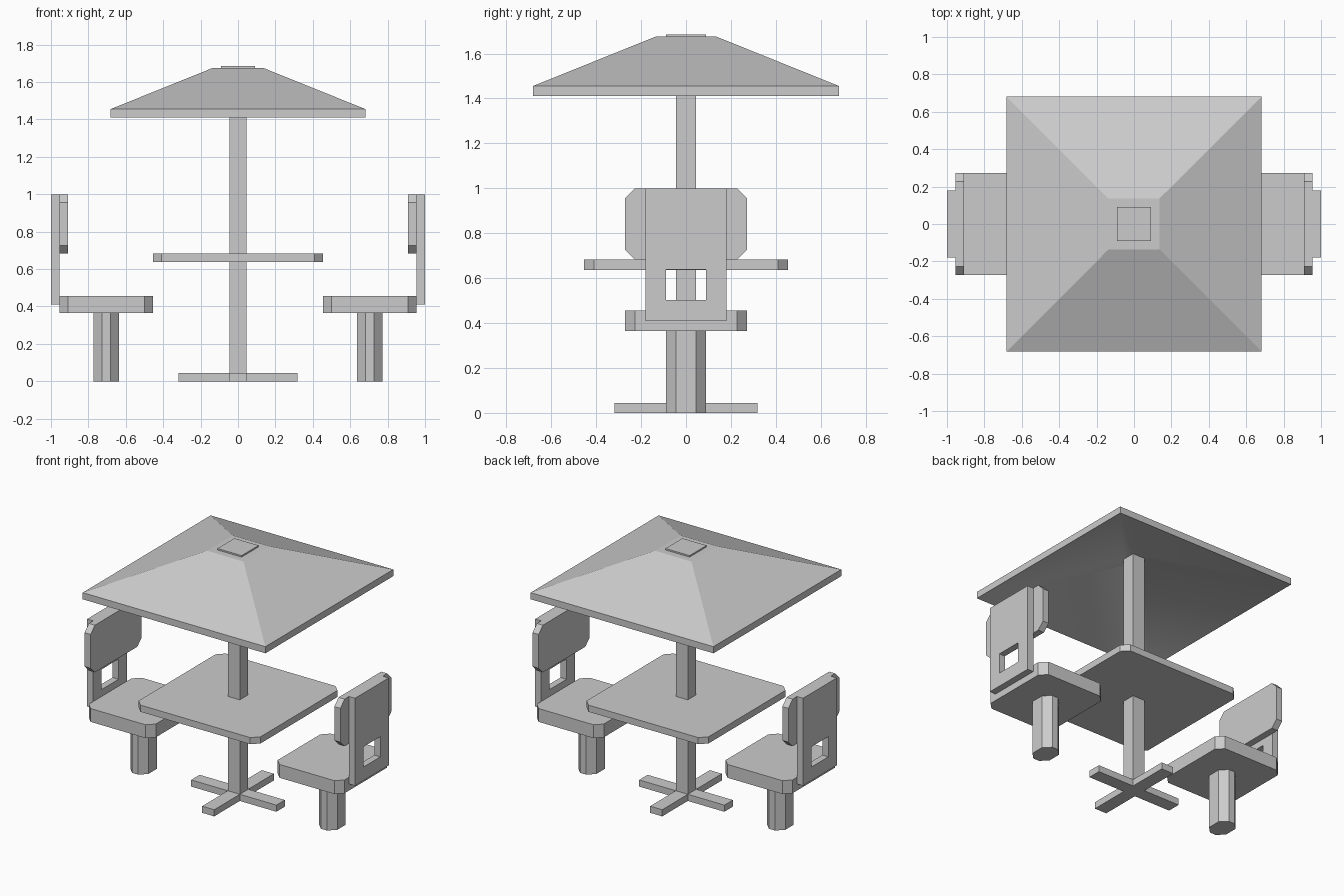
import bpy, bmesh
from mathutils import Vector

if "Cube" in bpy.data.objects:
    bpy.data.objects.remove(bpy.data.objects["Cube"])


def finish(name, bm, mirror=False):
    bmesh.ops.recalc_face_normals(bm, faces=bm.faces)
    mesh = bpy.data.meshes.new(name)
    bm.to_mesh(mesh)
    bm.free()
    obj = bpy.data.objects.new(name, mesh)
    bpy.context.collection.objects.link(obj)
    if mirror:
        obj.modifiers.new("Mirror", 'MIRROR').use_mirror_merge = False
    return obj


def rect(u, v, hu, hv):
    return [(u - hu, v - hv), (u + hu, v - hv), (u + hu, v + hv), (u - hu, v + hv)]


def chamfered(u, v, hu, hv, c=0.045):
    a, b = hu - c, hv - c
    return [(u + x, v + y) for x, y in
            [(-a, -hv), (a, -hv), (hu, -b), (hu, b), (a, hv), (-a, hv), (-hu, b), (-hu, -b)]]


def prism(name, profile, axis, lo, hi, mirror=False, hole=None):
    """Extrude a profile along z (profile is x, y) or along x (profile is y, z)."""
    def place(p):
        return (p[0], p[1], lo) if axis == 'z' else (lo, p[0], p[1])
    bm = bmesh.new()
    outer = [bm.verts.new(place(p)) for p in profile]
    if hole:
        inner = [bm.verts.new(place(p)) for p in hole]
        n = len(outer)
        faces = [bm.faces.new((outer[i], outer[(i + 1) % n], inner[(i + 1) % n], inner[i]))
                 for i in range(n)]
    else:
        faces = [bm.faces.new(outer)]
    # keep the starting faces so the solid is closed
    ext = bmesh.ops.extrude_face_region(bm, geom=faces, use_keep_orig=True)
    step = Vector((0, 0, hi - lo)) if axis == 'z' else Vector((hi - lo, 0, 0))
    bmesh.ops.translate(bm, vec=step,
                        verts=[g for g in ext["geom"] if isinstance(g, bmesh.types.BMVert)])
    return finish(name, bm, mirror)


# Table: crossed foot, pole, top
a, b = 0.045, 0.318
cross = [(-a, -b), (a, -b), (a, -a), (b, -a), (b, a), (a, a),
         (a, b), (-a, b), (-a, a), (-b, a), (-b, -a), (-a, -a)]
prism("crossed_foot", cross, 'z', 0, 0.045)
prism("pole", rect(0, 0, 0.045, 0.045), 'z', 0, 1.64)
prism("table_top", chamfered(0, 0, 0.455, 0.455), 'z', 0.637, 0.682)

# Canopy: hollow square pyramid with a short rim, from stacked square rings
bm = bmesh.new()
rings = [[bm.verts.new((x, y, z)) for x, y in rect(0, 0, h, h)]
         for h, z in [(0.045, 1.64), (0.682, 1.41), (0.682, 1.455), (0.136, 1.675)]]
for k in range(3):
    for i in range(4):
        j = (i + 1) % 4
        f = bm.faces.new((rings[k][i], rings[k][j], rings[k + 1][j], rings[k + 1][i]))
        f.smooth = k == 0
bm.faces.new(rings[0])
bm.faces.new(rings[3])
finish("canopy", bm)
prism("canopy_cap", rect(0, 0, 0.09, 0.09), 'z', 1.67, 1.685)

# Chairs: right one modelled, left one mirrored
prism("chair_leg", chamfered(0.705, 0, 0.068, 0.09), 'z', 0, 0.365, mirror=True)
prism("chair_seat", chamfered(0.705, 0, 0.25, 0.272), 'z', 0.365, 0.455, mirror=True)
prism("chair_back", rect(0, 0.705, 0.18, 0.295), 'x', 0.955, 1.0, mirror=True,
      hole=rect(0, 0.57, 0.09, 0.068))
prism("backrest_pad", chamfered(0, 0.841, 0.272, 0.159), 'x', 0.91, 0.955, mirror=True)
